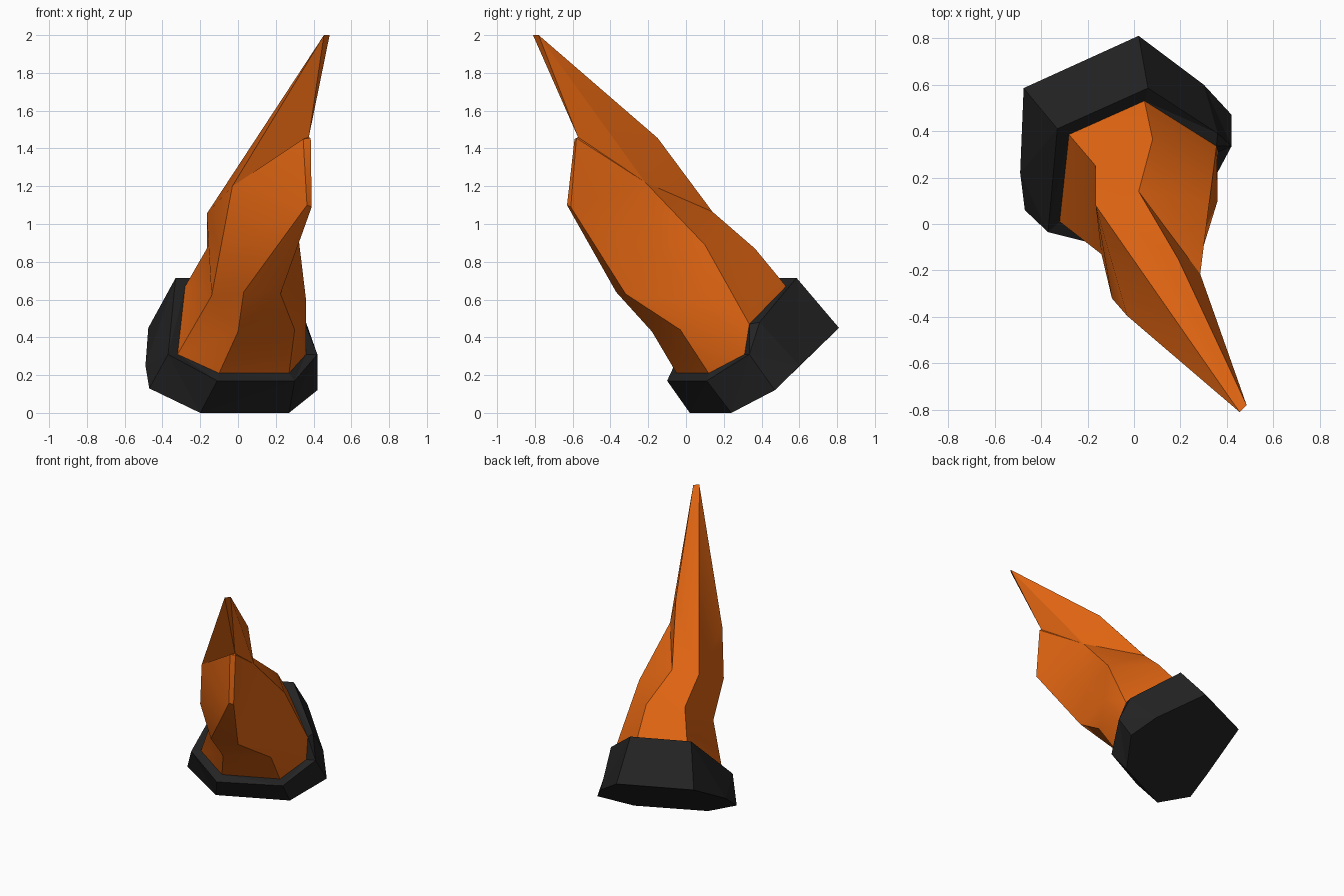
import bpy
import bmesh
import math
from mathutils import Vector

cube = bpy.data.objects.get("Cube")
if cube:
    bpy.data.objects.remove(cube, do_unlink=True)


def make_material(name, rgb):
    mat = bpy.data.materials.new(name)
    mat.use_nodes = True
    colour = (*rgb, 1)
    mat.diffuse_color = colour
    bsdf = mat.node_tree.nodes["Principled BSDF"]
    bsdf.inputs["Base Color"].default_value = colour
    bsdf.inputs["Roughness"].default_value = 0.8
    return mat


def loft(name, rings, mat, cap_start=False, smooth=None):
    """Skin equal-length rings; repeated points collapse quads to triangles."""
    bm = bmesh.new()
    verts = {}

    def vert(p):
        if p not in verts:
            verts[p] = bm.verts.new(Vector(p))
        return verts[p]

    for low, high in zip(rings, rings[1:]):
        for i in range(len(low)):
            j = (i + 1) % len(low)
            corners = (low[i], low[j], high[j], high[i])
            face = list(dict.fromkeys(vert(p) for p in corners))
            if len(face) > 2:
                bm.faces.new(face)
    if cap_start:
        bm.faces.new([vert(p) for p in reversed(rings[0])])
    bmesh.ops.triangulate(bm, faces=[f for f in bm.faces if len(f.verts) == 4])
    bmesh.ops.recalc_face_normals(bm, faces=bm.faces)
    mesh = bpy.data.meshes.new(name)
    bm.to_mesh(mesh)
    bm.free()
    mesh.materials.append(mat)
    obj = bpy.data.objects.new(name, mesh)
    bpy.context.collection.objects.link(obj)
    if smooth:
        bpy.ops.object.select_all(action="DESELECT")
        obj.select_set(True)
        bpy.context.view_layer.objects.active = obj
        bpy.ops.object.shade_smooth_by_angle(angle=math.radians(smooth))
    return obj


orange = make_material("orange", (0.75, 0.13, 0.006))
black = make_material("black", (0.017, 0.017, 0.017))

# Collar: slanted base outline, upper rim, and inner lip
base = [(-.2, .02, 0), (.27, .24, 0), (.42, .47, .12), (.3, .6, .25),
        (.02, .81, .45), (-.475, .585, .45), (-.49, .22, .25), (-.47, .06, .13)]
rim = [(-.11, -.1, .17), (.3, .11, .17), (.42, .335, .31), (.36, .39, .48),
       (.06, .585, .715), (-.33, .41, .715), (-.37, -.035, .31)]
lip = [(-.1, -.05, .21), (.27, .12, .21), (.36, .31, .31), (.355, .335, .47),
       (.045, .53, .67), (-.28, .385, .67), (-.32, .01, .31)]
loft("collar", [base, rim + rim[-1:], lip + lip[-1:]], black, cap_start=True)

# Horn body: waist and shoulder sections rising from the lip
waist = [(0, -.18, .43), (.3, -.03, .44), (.36, .1, .6), (.325, .1, .89),
         (.08, .365, .87), (-.165, .25, .87), (-.14, -.13, .62)]
shoulder = [(.03, -.37, .64), (.225, -.32, .63), (.27, -.19, .86),
            (.285, -.215, 1.22), (.02, .14, 1.065), (-.165, .08, 1.055),
            (-.095, -.32, .855)]

# Blade: narrow front edge, notch, and point, sharing the same back ridge
ridge = [shoulder[3], (.19, -.15, 1.455), shoulder[5], (-.03, -.395, 1.2)]
edge_low = [(.365, -.63, 1.1)] + [(.39, -.61, 1.09)] * 2
edge_high = [(.345, -.59, 1.45)] + [(.385, -.58, 1.455)] * 2
notch = [(.375, -.572, 1.46)] * 3
tip_a, tip_b = (.455, -.81, 2), (.485, -.78, 2)
tip = [tip_a] + [tip_b] * 4 + [tip_a] * 2

loft("horn", [lip, waist, shoulder, edge_low + ridge, edge_high + ridge,
              notch + ridge, tip], orange, smooth=30)
